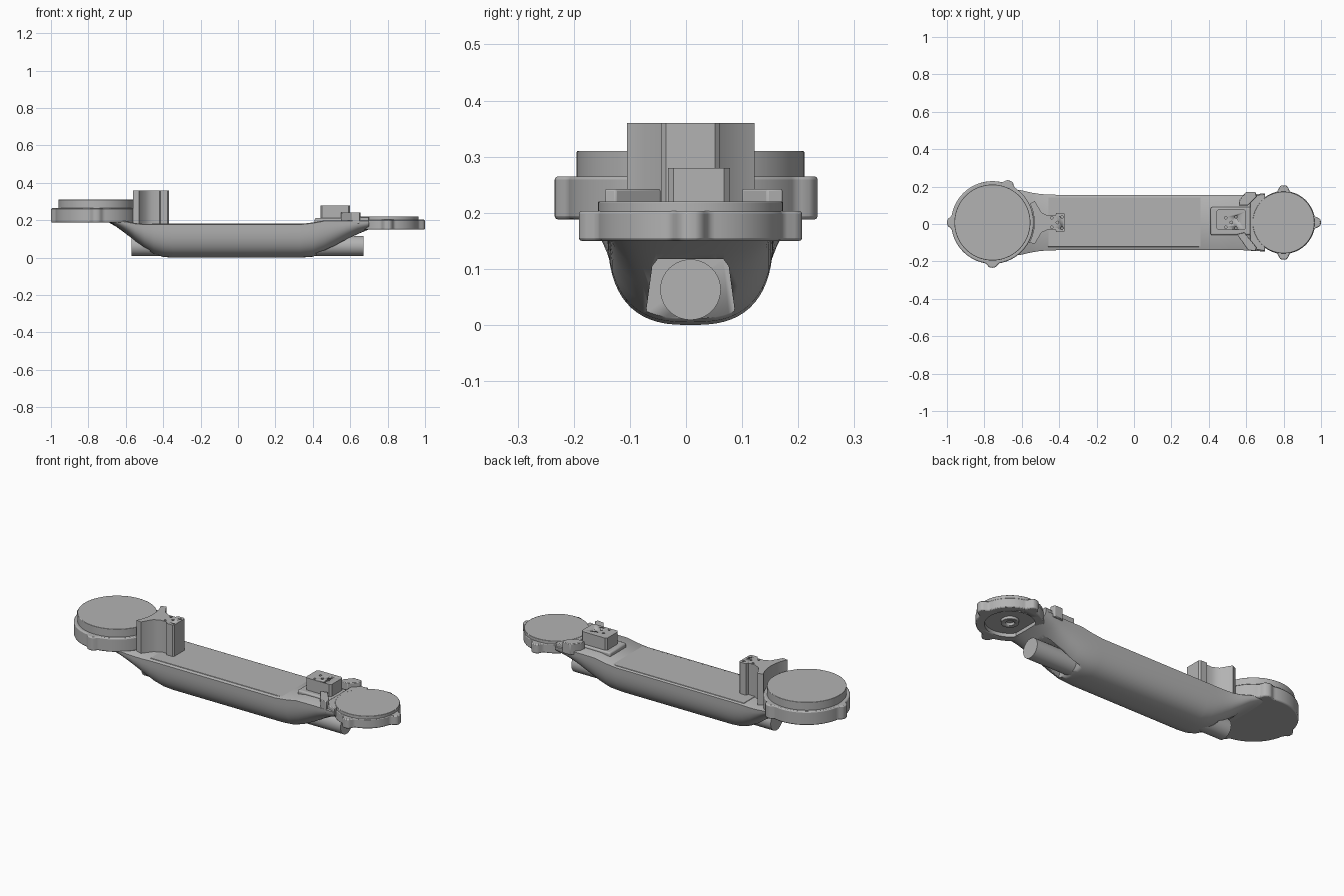
import bpy, bmesh
from math import cos, sin, pi, radians, exp
from mathutils import Matrix, Vector

if "Cube" in bpy.data.objects:
    bpy.data.objects.remove(bpy.data.objects["Cube"])

grey = bpy.data.materials.new("plain grey")
grey.use_nodes = True
grey.diffuse_color = (0.45, 0.45, 0.45, 1)
grey.node_tree.nodes["Principled BSDF"].inputs["Base Color"].default_value = grey.diffuse_color

CY = 0.008                       # shared centre line in y
BIG = Vector((-0.757, CY))       # centre of the large end
SMALL = Vector((0.80, CY))       # centre of the small end


def finish(name, bm, smooth=True):
    bmesh.ops.recalc_face_normals(bm, faces=bm.faces)
    mesh = bpy.data.meshes.new(name)
    bm.to_mesh(mesh)
    bm.free()
    mesh.materials.append(grey)
    obj = bpy.data.objects.new(name, mesh)
    bpy.context.collection.objects.link(obj)
    if smooth:
        bpy.ops.object.select_all(action="DESELECT")
        obj.select_set(True)
        bpy.context.view_layer.objects.active = obj
        bpy.ops.object.shade_smooth_by_angle(angle=radians(35))
    return obj


def loft(name, rings):
    bm = bmesh.new()
    loops = [[bm.verts.new(p) for p in ring] for ring in rings]
    n = len(loops[0])
    for a, b in zip(loops, loops[1:]):
        for i in range(n):
            j = (i + 1) % n
            bm.faces.new((a[i], a[j], b[j], b[i]))
    bm.faces.new(loops[0])
    bm.faces.new(loops[-1])
    return finish(name, bm)


def prism(name, outline, z0, z1, bevel=0):
    obj = loft(name, [[(x, y, z) for x, y in outline] for z in (z0, z1)])
    if bevel:
        mod = obj.modifiers.new("Soft edges", "BEVEL")
        mod.width = bevel
        mod.segments = 2
        mod.limit_method = "ANGLE"
        mod.angle_limit = radians(40)
    return obj


def circle(c, r, n=64):
    return [(c[0] + r * cos(2 * pi * i / n), c[1] + r * sin(2 * pi * i / n)) for i in range(n)]


def lobed(c, r, bump, angles, width, n=144):
    # Round outline with smooth bolt lugs at the given angles
    pts = []
    for i in range(n):
        a = 360 * i / n
        rr = r
        for lug in angles:
            d = (a - lug + 180) % 360 - 180
            rr += bump * exp(-(d / width) ** 4)
        pts.append((c[0] + rr * cos(radians(a)), c[1] + rr * sin(radians(a))))
    return pts


def cut(target, cutter):
    cutter.hide_render = True
    cutter.hide_set(True)
    cutter.display_type = "WIRE"
    mod = target.modifiers.new("Cut", "BOOLEAN")
    mod.object = cutter
    mod.operation = "DIFFERENCE"
    mod.solver = "EXACT"


def tube(name, x0, x1, z, r):
    return loft(name, [[(x, CY + a, z + b) for a, b in circle((0, 0), r, 40)] for x in (x0, x1)])


# Trough-shaped arm body: x, bottom, top, half width
stations = [(-0.69, 0.188, 0.20, 0.175), (-0.65, 0.165, 0.20, 0.178), (-0.60, 0.128, 0.195, 0.172),
            (-0.55, 0.086, 0.185, 0.160), (-0.50, 0.048, 0.18, 0.152), (-0.45, 0.02, 0.18, 0.149),
            (-0.40, 0.004, 0.18, 0.148), (-0.35, 0.0, 0.18, 0.148), (0.33, 0.0, 0.18, 0.148),
            (0.40, 0.005, 0.188, 0.148), (0.46, 0.026, 0.199, 0.148), (0.52, 0.058, 0.20, 0.148),
            (0.58, 0.093, 0.20, 0.148), (0.64, 0.126, 0.20, 0.152), (0.70, 0.151, 0.20, 0.155)]
rings = []
for x, low, top, half in stations:
    ring = []
    for i in range(33):
        t = pi * i / 32
        c, s = cos(t), sin(t)
        k = 2 / 2.7
        y = half * abs(c) ** k * (1 if c >= 0 else -1)
        ring.append((x, CY + y, top - 0.004 - (top - 0.004 - low) * abs(s) ** k))
    ring += [(x, CY - half + 0.006, top), (x, CY + half - 0.006, top)]
    rings.append(ring)
body = loft("arm_body", rings)

# Openings under both ends around the inner tube
for name, x0, x1 in (("front_opening_cutter", 0.42, 0.72), ("rear_opening_cutter", -0.66, -0.47)):
    section = [(-0.085, -0.02), (0.085, -0.02), (0.068, 0.105), (0.058, 0.118), (-0.058, 0.118), (-0.068, 0.105)]
    cut(body, loft(name, [[(x, CY + a, b) for a, b in section] for x in (x0, x1)]))
tube("inner_tube", -0.57, 0.67, 0.063, 0.054)

# Raised deck panel on the body
prism("deck_panel", [(-0.46, -0.122), (0.40, -0.122), (0.43, -0.10), (0.43, 0.143), (-0.46, 0.143)],
      0.17, 0.183, 0.002)

# Large end: lugged flange with a round cover
prism("large_flange", lobed(BIG, 0.221, 0.021, (67, 180, 270), 7), 0.188, 0.265, 0.006)
prism("large_cover", circle(BIG, 0.203, 96), 0.25, 0.31, 0.002)

# Small end: lugged flange with a recessed underside and a hub
flange = prism("small_flange", lobed(SMALL, 0.168, 0.031, (0, 90, 270), 9), 0.15, 0.203, 0.005)
cut(flange, prism("recess_cutter", circle(SMALL, 0.125), 0.10, 0.17))
prism("small_cover", circle(SMALL, 0.165, 96), 0.195, 0.22, 0.002)
hub = prism("hub", circle(SMALL, 0.045, 40), 0.155, 0.18, 0.002)
cut(hub, prism("hub_cutter", circle(SMALL, 0.022, 32), 0.10, 0.172))

# Tall connector post with two wings hugging the large cover
arc = [BIG + Vector((cos(radians(a)), sin(radians(a)))) * 0.224 for a in range(-29, 31, 4)]
post_outline = [tuple(p) for p in arc] + [
    (-0.53, 0.122), (-0.495, 0.062), (-0.46, 0.045), (-0.42, 0.045), (-0.415, 0.06), (-0.378, 0.06), (-0.37, 0.052),
    (-0.37, -0.036), (-0.378, -0.044), (-0.415, -0.044), (-0.42, -0.03), (-0.46, -0.03), (-0.495, -0.046),
    (-0.53, -0.105)]
tall = prism("tall_post", post_outline, 0.17, 0.36)

# Short connector post and its two angled pads
short = prism("short_post", [(0.45, -0.032), (0.59, -0.032), (0.60, -0.022), (0.60, 0.068), (0.59, 0.078),
                             (0.45, 0.078), (0.44, 0.068), (0.44, -0.022)], 0.18, 0.28)
prism("post_foot", [(0.41, -0.06), (0.63, -0.06), (0.64, 0.09), (0.41, 0.09)], 0.18, 0.212, 0.008)
prism("left_pad", [(0.56, 0.10), (0.61, 0.10), (0.655, 0.145), (0.65, 0.172), (0.60, 0.172), (0.565, 0.13)],
      0.18, 0.242, 0.003)
prism("right_pad", [(0.55, -0.055), (0.59, -0.045), (0.655, -0.125), (0.65, -0.145), (0.61, -0.14)],
      0.18, 0.242, 0.003)
prism("saddle", [(0.62, -0.13), (0.70, -0.145), (0.70, 0.16), (0.62, 0.15)], 0.18, 0.218, 0.004)

# Small screw holes in the tops of both posts
for post, cx, top in ((tall, -0.41, 0.36), (short, 0.52, 0.28)):
    for dx, dy in ((-0.03, -0.025), (-0.03, 0.025), (0, 0), (0.025, 0.03), (0.025, -0.03)):
        spot = (cx + dx, CY + dy)
        cut(post, prism("screw_hole_cutter", circle(spot, 0.007, 12), top - 0.015, top + 0.02))
